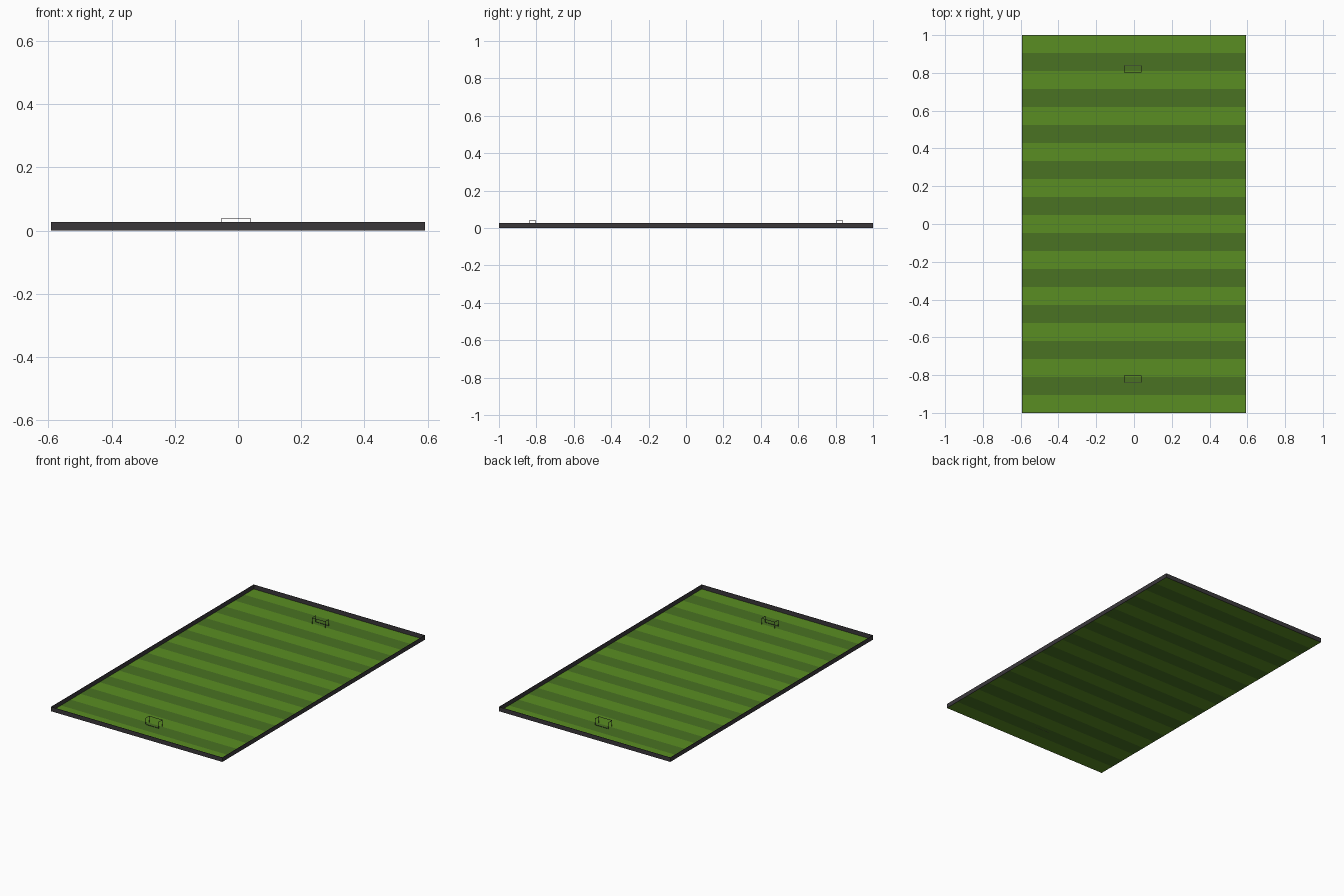
import bpy, bmesh
from mathutils import Vector

if "Cube" in bpy.data.objects:
    bpy.data.objects.remove(bpy.data.objects["Cube"])

HX, HY, WALL_H, T = 0.592, 1.0, 0.027, 0.002
STRIPES = 21


def material(name, rgb):
    m = bpy.data.materials.new(name)
    m.diffuse_color = (*rgb, 1)
    m.use_nodes = True
    m.node_tree.nodes["Principled BSDF"].inputs["Base Color"].default_value = m.diffuse_color
    return m


light = material("light_grass", (0.102, 0.270, 0.016))
dark = material("dark_grass", (0.067, 0.171, 0.016))
charcoal = material("charcoal", (0.042, 0.039, 0.042))


def finish(name, bm, mats):
    mesh = bpy.data.meshes.new(name)
    bm.to_mesh(mesh)
    bm.free()
    for m in mats:
        mesh.materials.append(m)
    ob = bpy.data.objects.new(name, mesh)
    bpy.context.collection.objects.link(ob)
    return ob


def add_box(bm, lo, hi):
    lo, hi = Vector(lo), Vector(hi)
    verts = bmesh.ops.create_cube(bm, size=1)["verts"]
    for v in verts:
        v.co = Vector(a * b for a, b in zip(v.co, hi - lo)) + (lo + hi) / 2


# Striped pitch: one flat sheet with alternating bands
bm = bmesh.new()
fx, fy = HX - T, HY - T
rows = []
for i in range(STRIPES + 1):
    y = max(-fy, min(fy, -HY + 2 * HY * i / STRIPES))
    rows.append([bm.verts.new((-fx, y, 0)), bm.verts.new((fx, y, 0))])
for i in range(STRIPES):
    f = bm.faces.new((rows[i][0], rows[i][1], rows[i + 1][1], rows[i + 1][0]))
    f.material_index = i % 2
finish("pitch", bm, [light, dark])

# Thin border walls
bm = bmesh.new()
for s in (-1, 1):
    xs = sorted((s * HX, s * fx))
    ys = sorted((s * HY, s * fy))
    add_box(bm, (xs[0], -HY, 0), (xs[1], HY, WALL_H))
    add_box(bm, (-fx, ys[0], 0), (fx, ys[1], WALL_H))
finish("border_walls", bm, [charcoal])

# Goals: thin box frames at both ends
R = 0.001
X0, X1, Y0, Y1, TOP = -0.051, 0.039, 0.803, 0.838, 0.040


def add_bar(bm, a, b):
    lo = [min(p, q) - R for p, q in zip(a, b)]
    hi = [max(p, q) + R for p, q in zip(a, b)]
    add_box(bm, lo, hi)


for name, s in (("front_goal", -1), ("back_goal", 1)):
    bm = bmesh.new()
    for x in (X0, X1):
        add_bar(bm, (x, s * Y0, R), (x, s * Y0, TOP - R))      # front post
        add_bar(bm, (x, s * Y1, R), (x, s * Y1, TOP - R))      # back post
        add_bar(bm, (x, s * Y0, TOP - R), (x, s * Y1, TOP - R))  # side rail
    add_bar(bm, (X0, s * Y0, TOP - R), (X1, s * Y0, TOP - R))  # crossbar
    add_bar(bm, (X0, s * Y1, R), (X1, s * Y1, R))              # rear ground bar
    finish(name, bm, [charcoal])
